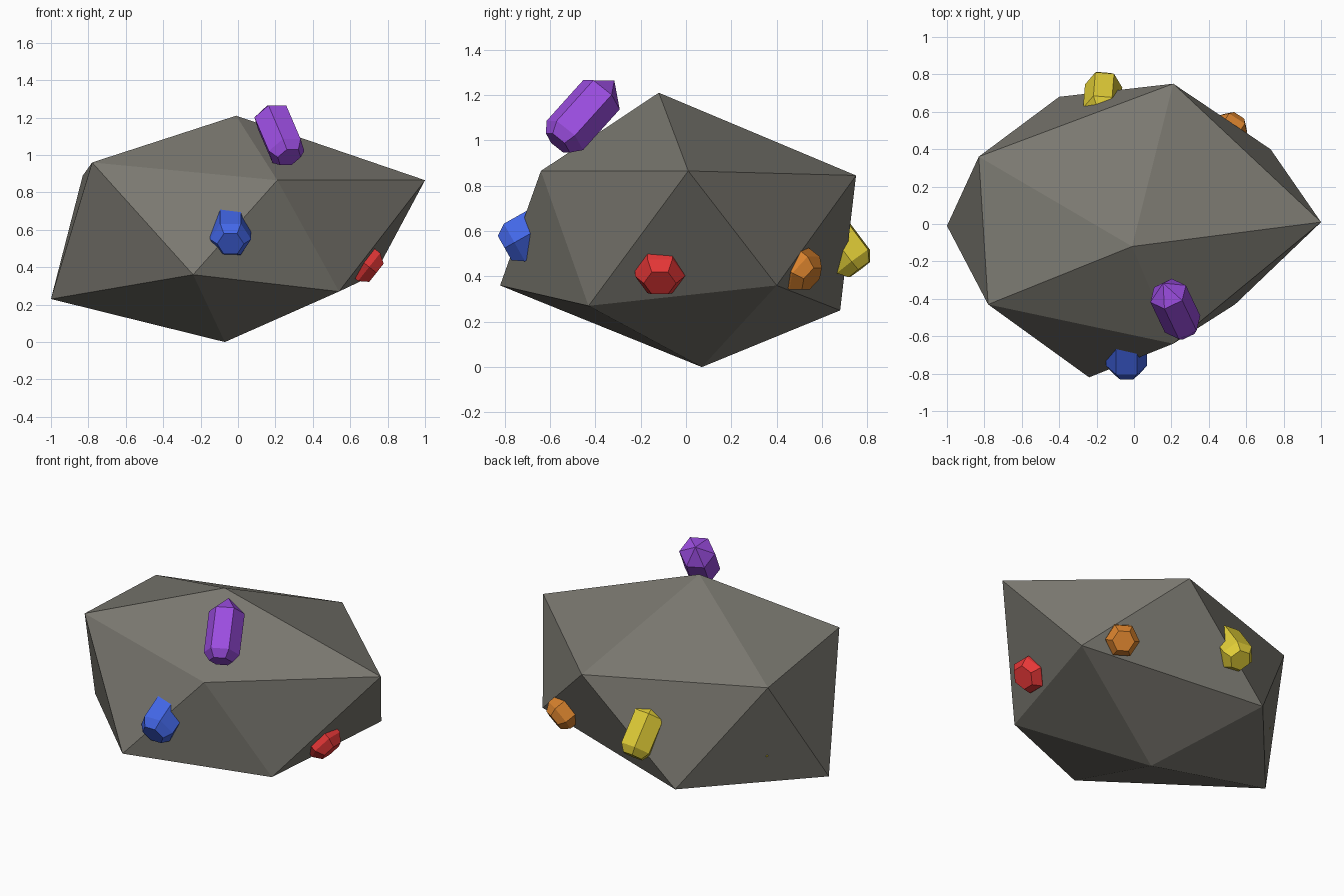
import bpy
import bmesh
import math
from mathutils import Vector

if "Cube" in bpy.data.objects:
    bpy.data.objects.remove(bpy.data.objects["Cube"])


def material(name, rgb):
    mat = bpy.data.materials.new(name)
    mat.use_nodes = True
    mat.diffuse_color = (*rgb, 1)
    mat.node_tree.nodes["Principled BSDF"].inputs["Base Color"].default_value = (*rgb, 1)
    return mat


def finish(bm, name, mat):
    bmesh.ops.recalc_face_normals(bm, faces=bm.faces)
    mesh = bpy.data.meshes.new(name)
    bm.to_mesh(mesh)
    bm.free()
    mesh.materials.append(mat)
    obj = bpy.data.objects.new(name, mesh)
    bpy.context.collection.objects.link(obj)
    return obj


def rock(name, top, upper, lower, bottom, mat):
    """Irregular icosahedron: two poles and two staggered rings of five."""
    bm = bmesh.new()
    peak, foot = bm.verts.new(top), bm.verts.new(bottom)
    up = [bm.verts.new(p) for p in upper]
    low = [bm.verts.new(p) for p in lower]
    for i in range(len(up)):
        j = (i + 1) % len(up)
        for tri in ((peak, up[i], up[j]), (up[i], low[i], up[j]),
                    (up[j], low[i], low[j]), (foot, low[j], low[i])):
            bm.faces.new(tri)
    return finish(bm, name, mat)


def crystal(name, base, tip_dir, length, radius, mat, sides=6):
    """Faceted crystal: flat chamfered base, prism body and pointed cap."""
    axis = Vector(tip_dir).normalized()
    side = axis.cross(Vector((0, 0, 1))).normalized()
    up = side.cross(axis)
    base = Vector(base)
    bm = bmesh.new()
    rings = []
    for height, r in ((0, radius * 0.65), (radius * 0.45, radius),
                      (length - radius * 0.85, radius)):
        ring = []
        for k in range(sides):
            a = math.tau * k / sides
            ring.append(bm.verts.new(
                base + axis * height + r * (side * math.cos(a) + up * math.sin(a))))
        rings.append(ring)
    tip = bm.verts.new(base + axis * length)
    bm.faces.new(rings[0])
    for k in range(sides):
        n = (k + 1) % sides
        for a, b in zip(rings, rings[1:]):
            bm.faces.new((a[k], a[n], b[n], b[k]))
        bm.faces.new((rings[-1][k], rings[-1][n], tip))
    return finish(bm, name, mat)


stone = material("grey stone", (0.195, 0.188, 0.162))
purple = material("purple crystal", (0.33, 0.075, 0.75))
blue = material("blue crystal", (0.056, 0.135, 0.80))
red = material("red crystal", (0.79, 0.038, 0.038))
yellow = material("yellow crystal", (0.75, 0.61, 0.038))
orange = material("orange crystal", (0.68, 0.22, 0.026))

# Boulder
rock("boulder", (-0.01, -0.12, 1.21),
     [(0.21, -0.64, 0.865), (1.0, 0.01, 0.865), (0.21, 0.75, 0.845),
      (-0.83, 0.36, 0.89), (-0.78, -0.43, 0.96)],
     [(0.54, -0.43, 0.27), (0.73, 0.40, 0.36), (-0.40, 0.68, 0.25),
      (-1.0, -0.01, 0.23), (-0.24, -0.82, 0.36)],
     (-0.07, 0.07, 0), stone)

# Crystals set into the boulder, tips pointing inward and up
crystal("top_crystal", (0.274, -0.565, 0.988), (-0.305, 0.64, 0.71), 0.39, 0.105, purple)
crystal("front_crystal", (-0.04, -0.80, 0.525), (0, 0.87, 0.49), 0.3, 0.11, blue)
crystal("left_crystal", (0.74, -0.115, 0.37), (-0.78, 0, 0.62), 0.28, 0.11, red)
crystal("back_left_crystal", (0.545, 0.555, 0.39), (-0.45, -0.7, 0.55), 0.28, 0.1, orange)
crystal("back_crystal", (-0.16, 0.765, 0.43), (-0.05, -0.6, 0.8), 0.34, 0.1, yellow)

# Tip of a buried crystal just breaking the surface
crystal("buried_crystal", (-0.58, 0.12, 0.36), (-0.74, 0.65, 0.22), 0.275, 0.08, yellow)
